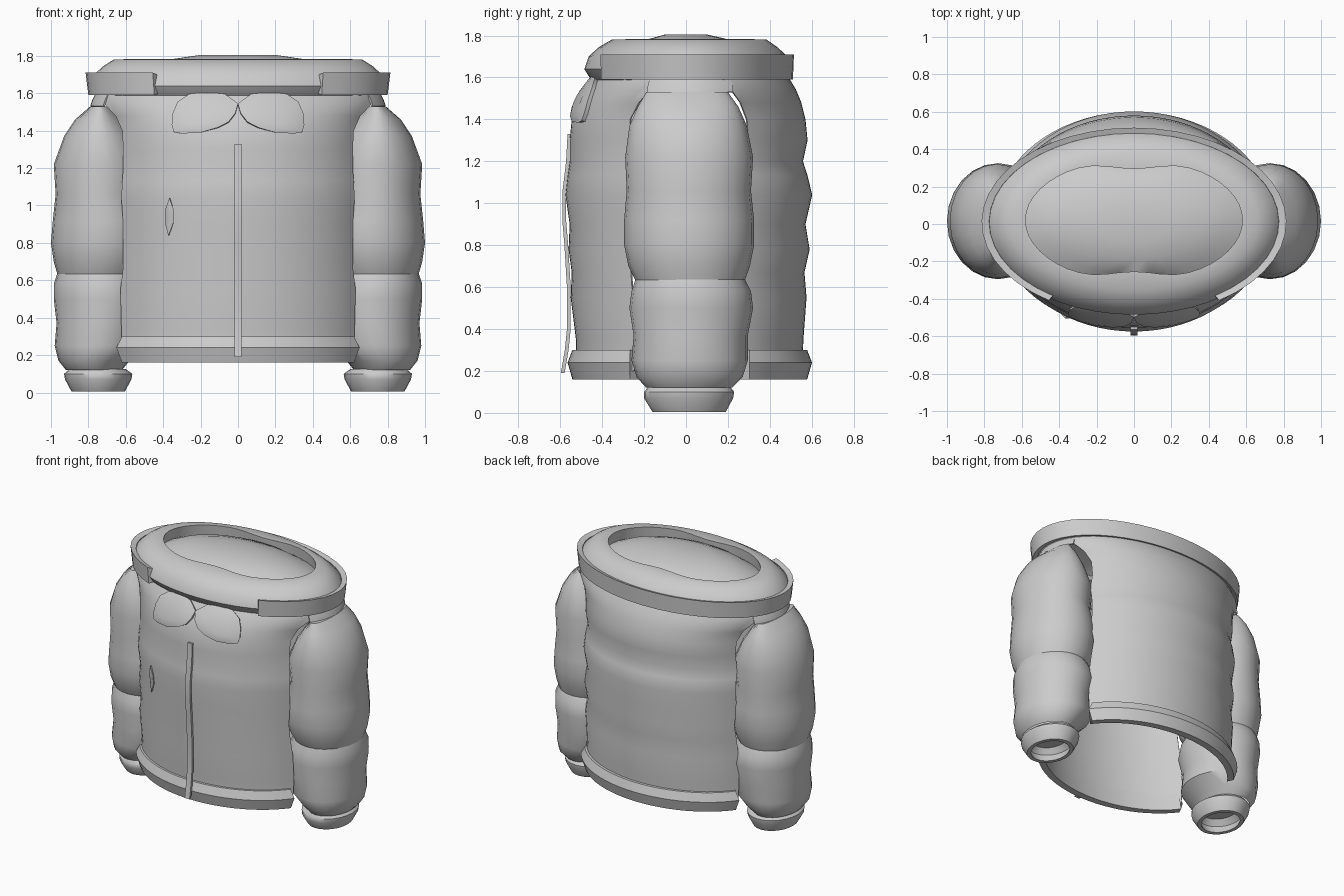
import bpy, bmesh
from math import sin, cos, acos, pi, radians, exp, sqrt

if "Cube" in bpy.data.objects:
    bpy.data.objects.remove(bpy.data.objects["Cube"], do_unlink=True)

grey = bpy.data.materials.new("fabric_grey")
grey.use_nodes = True
COLOUR = (0.6, 0.6, 0.6, 1)
grey.diffuse_color = COLOUR
grey.node_tree.nodes["Principled BSDF"].inputs["Base Color"].default_value = COLOUR


def finish(name, bm, thickness=0, angle=40):
    """Turn a bmesh into a shaded object."""
    bmesh.ops.recalc_face_normals(bm, faces=bm.faces)
    mesh = bpy.data.meshes.new(name)
    bm.to_mesh(mesh)
    bm.free()
    mesh.materials.append(grey)
    ob = bpy.data.objects.new(name, mesh)
    bpy.context.collection.objects.link(ob)
    bpy.ops.object.select_all(action='DESELECT')
    ob.select_set(True)
    bpy.context.view_layer.objects.active = ob
    if thickness:
        mod = ob.modifiers.new("thickness", 'SOLIDIFY')
        mod.thickness = thickness
        mod.offset = 0
        bpy.ops.object.modifier_apply(modifier=mod.name)
    bpy.ops.object.shade_smooth_by_angle(angle=radians(angle))


def loft(name, rings, seg=36, arcs=None, cap_first=False, cap_last=False, closed=False, **kw):
    """Skin elliptical rings (z, centre x, radius x, centre y, radius y, waist pinch)."""
    bm = bmesh.new()
    count = seg + 1 if arcs else seg
    rows = []
    for k, (z, cx, rx, cy, ry, *pinch) in enumerate(rings):
        a0, a1 = arcs[k] if arcs else (0, 2 * pi)
        row = []
        for i in range(count):
            a = a0 + (a1 - a0) * i / seg
            x, y = rx * cos(a), ry * sin(a)
            if pinch:
                y *= 1 - pinch[0] * exp(-(x / 0.2) ** 2)
            row.append(bm.verts.new((cx + x, cy + y, z)))
        rows.append(row)
    pairs = list(zip(rows, rows[1:]))
    if closed:
        pairs.append((rows[-1], rows[0]))
    for lo, hi in pairs:
        for i in range(seg):
            j = (i + 1) % count
            bm.faces.new((lo[i], lo[j], hi[j], hi[i]))
    if cap_first:
        bm.faces.new(rows[0])
    if cap_last:
        bm.faces.new(rows[-1])
    if arcs and closed:
        bm.faces.new([r[0] for r in rows])
        bm.faces.new([r[-1] for r in rows])
    finish(name, bm, **kw)


def panels(name, rings, edges, **kw):
    """Front and back halves of a tube, cut off at the armhole edges."""
    cuts = [acos(e / r[2]) for e, r in zip(edges, rings)]
    loft(f"{name}_back", rings, seg=24, arcs=[(c, pi - c) for c in cuts], **kw)
    loft(f"{name}_front", rings, seg=24, arcs=[(pi + c, 2 * pi - c) for c in cuts], **kw)


def span(z, x0, x1, y0, y1):
    """Ring given by its extents."""
    return (z, (x0 + x1) / 2, (x1 - x0) / 2, (y0 + y1) / 2, (y1 - y0) / 2)


# Torso: quilted front and back, open below and at the armholes
# (height, half width, armhole edge, front, back)
torso = [(.2, .71, .62, -.52, .55), (.35, .7, .62, -.52, .555), (.55, .71, .625, -.545, .57),
         (.67, .7, .61, -.54, .56), (.78, .71, .61, -.555, .585), (.9, .7, .61, -.55, .565),
         (1.04, .715, .62, -.57, .597), (1.13, .71, .615, -.56, .575),
         (1.2, .7, .61, -.55, .553), (1.3, .705, .61, -.55, .575),
         (1.4, .71, .615, -.54, .565), (1.48, .73, .65, -.51, .545),
         (1.54, .77, .71, -.475, .52), (1.59, .76, .72, -.44, .49)]
panels("torso", [span(z, -x, x, f, b) for z, x, e, f, b in torso],
       [row[2] for row in torso], thickness=.01)

# Shoulder bridges joining front and back under the collar
for word, start in (("left", 0), ("right", pi)):
    loft(f"{word}_shoulder_bridge", [(1.53, 0, .785, .02, .495), (1.56, 0, .775, .02, .49),
                                     (1.59, 0, .76, .02, .47)],
         seg=12, arcs=[(start - .42, start + .42)] * 3, thickness=.01)

# Hem band
hem = [(.30, .70, .53), (.30, .72, .56), (.24, .745, .583), (.16, .72, .56), (.16, .68, .51)]
panels("hem_band", [(z, 0, x, .018, y) for z, x, y in hem], [.605, .62, .65, .62, .6],
       closed=True, angle=30)

# Sleeves with cuffs, one pair, bulging inwards through the armholes
upper = [(1.53, .69, .79, -.19, .20), (1.46, .62, .87, -.23, .25), (1.37, .555, .93, -.27, .29),
         (1.22, .48, .985, -.29, .32), (1.06, .505, .975, -.283, .31),
         (.92, .46, .99, -.295, .325), (.8, .455, 1, -.295, .325),
         (.7, .475, .985, -.275, .305), (.63, .51, .965, -.24, .28)]
lower = [(.64, .51, .965, -.24, .28), (.58, .48, .985, -.26, .31), (.5, .465, .985, -.27, .32),
         (.37, .5, .97, -.25, .295), (.25, .49, .98, -.26, .295),
         (.17, .58, .96, -.235, .27), (.12, .62, .92, -.19, .22)]
cuff = [(.125, .6, .9, -.18, .21), (.1, .565, .93, -.2, .23), (.07, .57, .925, -.2, .225),
        (.005, .605, .89, -.16, .19), (.005, .63, .865, -.13, .16), (.06, .61, .885, -.15, .18),
        (.1, .64, .85, -.12, .15)]


def mirrored(ring, side):
    z, cx, rx, cy, ry = span(*ring)
    return (z, side * cx, rx, cy, ry)


for side, word in ((1, "left"), (-1, "right")):
    for part, rows in (("upper_sleeve", upper), ("lower_sleeve", lower), ("cuff", cuff)):
        loft(f"{word}_{part}", [mirrored(r, side) for r in rows], seg=24,
             cap_first=part == "upper_sleeve", cap_last=part == "cuff")

# Collar ring, rolled over into a waisted neck opening
loft("collar_ring", [(1.57, 0, .74, .02, .45), (1.6, 0, .77, .015, .475), (1.64, 0, .795, .01, .495),
                     (1.7, 0, .77, .01, .475), (1.745, 0, .72, .01, .425),
                     (1.78, 0, .665, .015, .37), (1.783, 0, .58, .02, .33, .17),
                     (1.68, 0, .6, .02, .34, .17)], seg=48, angle=48)

# Lining that domes up inside the neck
loft("neck_lining", [(1.69, 0, .62, .02, .36, .17), (1.745, 0, .5, .015, .28),
                     (1.78, 0, .37, .01, .2), (1.805, 0, .2, .0, .1)], cap_last=True)

# Outer collar band, open at the front
band = [(1.59, .80, .50), (1.71, .815, .505), (1.7, .775, .475), (1.6, .76, .46)]
loft("collar_band", [(z, 0, x, .01, y) for z, x, y in band], closed=True,
     arcs=[(radians(-56), radians(236))] * len(band), angle=35)


def front_y(x, z):
    """Front surface of the torso at x, z."""
    for (z0, a0, _, f0, b0), (z1, a1, _, f1, b1) in zip(torso, torso[1:]):
        if z <= z1 or z1 == torso[-1][0]:
            t = (z - z0) / (z1 - z0)
            a, f, b = a0 + (a1 - a0) * t, f0 + (f1 - f0) * t, b0 + (b1 - b0) * t
            return (f + b) / 2 - (b - f) / 2 * sqrt(1 - (x / a) ** 2)


def patch(name, outline, offset, bulge, thickness):
    """Padded patch that follows the front of the torso."""
    bm = bmesh.new()
    n = len(outline)
    cx = sum(p[0] for p in outline) / n
    cz = sum(p[1] for p in outline) / n
    rows = []
    for s in (1, .85, .5):
        row = []
        for px, pz in outline:
            x, z = cx + (px - cx) * s, cz + (pz - cz) * s
            row.append(bm.verts.new((x, front_y(x, z) - offset - bulge * (1 - s * s), z)))
        rows.append(row)
    for a, b in zip(rows, rows[1:]):
        for i in range(n):
            bm.faces.new((a[i], a[(i + 1) % n], b[(i + 1) % n], b[i]))
    bm.faces.new(rows[-1])
    finish(name, bm, thickness=thickness, angle=60)


# Collar flaps
flap = [(.0, 1.54), (.015, 1.49), (.05, 1.445), (.11, 1.415), (.2, 1.39), (.3, 1.385), (.34, 1.392),
        (.35, 1.43), (.345, 1.49), (.32, 1.55), (.26, 1.59), (.17, 1.6), (.07, 1.59)]
for side, word in ((1, "left"), (-1, "right")):
    patch(f"{word}_collar_flap", [(side * x, z) for x, z in flap], .016, .01, .02)

# Pocket slit on the right
patch("pocket_slit", [(-.365, 1.04), (-.385, .98), (-.385, .9), (-.37, .84),
                      (-.345, .91), (-.345, .98)], .012, .008, .01)

# Zip strip down the front
bm = bmesh.new()
rows = []
for z, y in ((1.33, -.565), (1.2, -.572), (1.05, -.59), (.92, -.59), (.8, -.58),
             (.6, -.568), (.4, -.568), (.3, -.578), (.19, -.597)):
    rows.append([bm.verts.new((x, y + d, z))
                 for x, d in ((-.02, 0), (.02, 0), (.02, .018), (-.02, .018))])
for a, b in zip(rows, rows[1:]):
    for i in range(4):
        bm.faces.new((a[i], a[(i + 1) % 4], b[(i + 1) % 4], b[i]))
bm.faces.new(rows[0])
bm.faces.new(rows[-1])
finish("zip_strip", bm)
